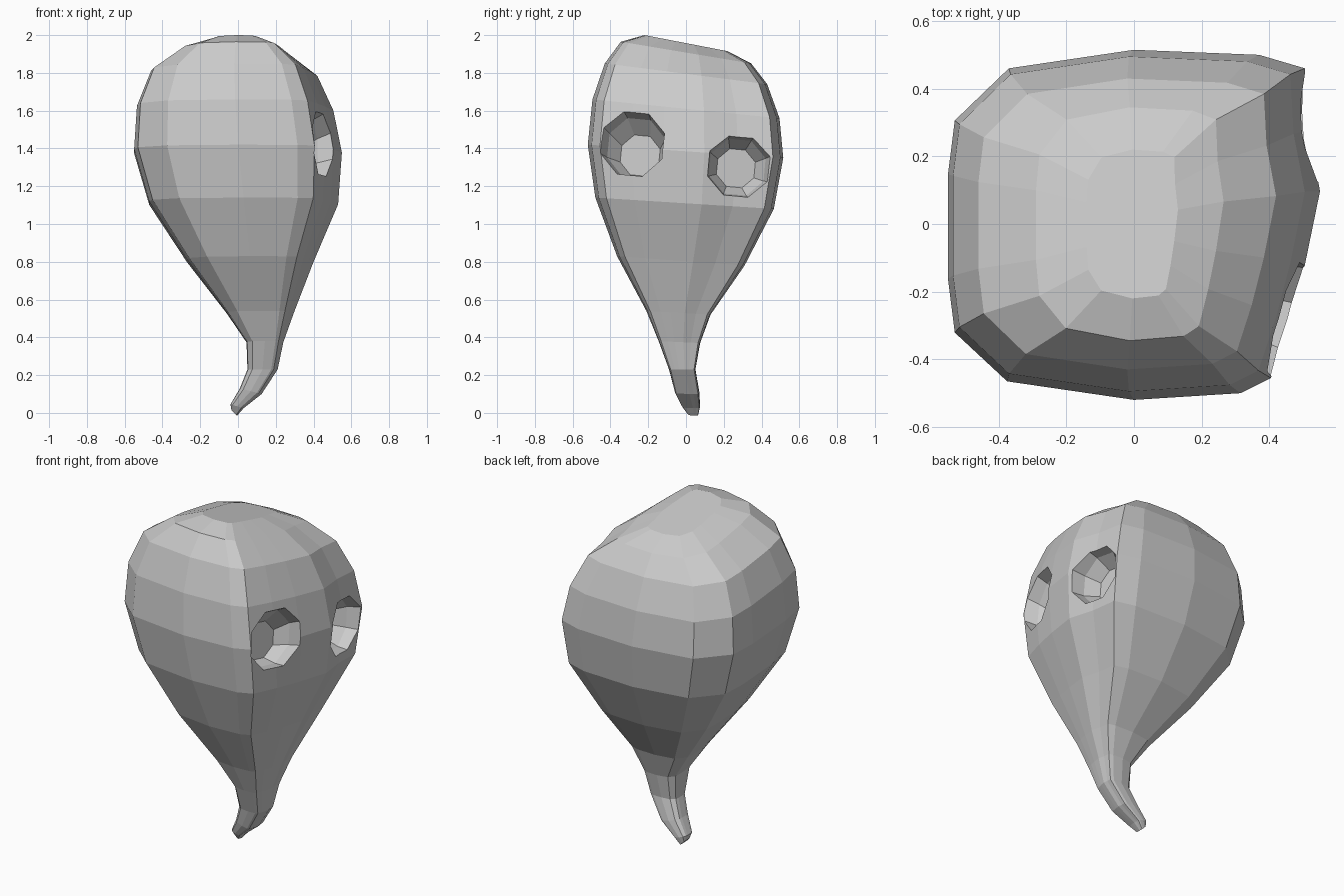
import bpy, bmesh, math
from mathutils import Vector

if "Cube" in bpy.data.objects:
    bpy.data.objects.remove(bpy.data.objects["Cube"])

# Rounded-square cross-section seen from above (x, y), fuller at the back right
SECTION = [(-.55, -.16), (-.55, .15), (-.53, .31), (-.37, .465), (0, .52), (.37, .505),
           (.505, .465), (.515, .28), (.55, .1), (.505, -.12), (.46, -.29), (.405, -.455),
           (.315, -.5), (0, -.52), (-.375, -.465), (-.53, -.32)]

# Rings: x min, x max, y min, y max, height at -y, height at +y, extra height at -x
RINGS = [(-.035, -.005, .01, .065, 0, 0, .015),
         (-.04, .03, -.02, .075, .035, .035, .01),
         (.01, .125, -.06, .07, .115, .115, .015),
         (.05, .21, -.09, .05, .23, .23, 0),
         (.045, .24, -.145, .075, .38, .37, 0),
         (-.06, .295, -.21, .13, .54, .52, 0),
         (-.27, .40, -.365, .31, .83, .78, 0),
         (-.47, .53, -.48, .465, 1.14, 1.08, 0),
         (-.55, .55, -.52, .515, 1.42, 1.35, 0),
         (-.535, .505, -.495, .495, 1.66, 1.56, 0),
         (-.46, .42, -.43, .43, 1.85, 1.74, 0),
         (-.29, .265, -.345, .345, 1.965, 1.85, 0),
         (-.14, .13, -.22, .22, 2.0, 1.915, 0)]


def loft(name, rings):
    bm = bmesh.new()
    loops = [[bm.verts.new(p) for p in r] for r in rings]
    n = len(loops[0])
    for a, b in zip(loops, loops[1:]):
        for i in range(n):
            j = (i + 1) % n
            bm.faces.new((a[i], a[j], b[j], b[i]))
    bm.faces.new(loops[0])
    bm.faces.new(loops[-1])
    bmesh.ops.recalc_face_normals(bm, faces=bm.faces)
    me = bpy.data.meshes.new(name)
    bm.to_mesh(me)
    bm.free()
    ob = bpy.data.objects.new(name, me)
    bpy.context.collection.objects.link(ob)
    return ob


def body_ring(x0, x1, y0, y1, zf, zb, tilt):
    pts = []
    for sx, sy in SECTION:
        u, v = sx / 1.1 + .5, sy / 1.04 + .5
        pts.append((x0 + (x1 - x0) * u, y0 + (y1 - y0) * v,
                    zf + (zb - zf) * v + tilt * (1 - 2 * u)))
    return pts


# Head tapering into the curled tail
body = loft("head_and_tail", [body_ring(*r) for r in RINGS])


# Octagonal eye sockets, narrowing towards the floor
def eye_cutter(name, centre, normal, radius, drop):
    n = Vector(normal).normalized()
    side = Vector((0, 0, 1)).cross(n).normalized()
    up = n.cross(side)
    rings = []
    for depth, scale, shift in ((.25, 1.03, 0), (0, 1, 0), (-.08, .9, .4), (-.16, .62, 1)):
        c = Vector(centre) + n * depth - up * drop * shift
        rings.append([c + radius * scale * (side * math.cos(a) + up * math.sin(a))
                      for a in (math.pi / 4 * k + .3 for k in range(8))])
    ob = loft(name, rings)
    ob.hide_render = True
    ob.hide_viewport = False
    return ob


cutters = [eye_cutter("eye_cutter_front", (.455, -.285, 1.43), (.96, -.27, .05), .185, .06),
           eye_cutter("eye_cutter_back", (.525, .28, 1.305), (.99, .1, 0), .175, .01)]
bpy.context.view_layer.objects.active = body
for c in cutters:
    m = body.modifiers.new(c.name, 'BOOLEAN')
    m.operation = 'DIFFERENCE'
    m.solver = 'EXACT'
    m.object = c
    bpy.ops.object.modifier_apply(modifier=m.name)
for c in cutters:
    bpy.data.objects.remove(c, do_unlink=True)
